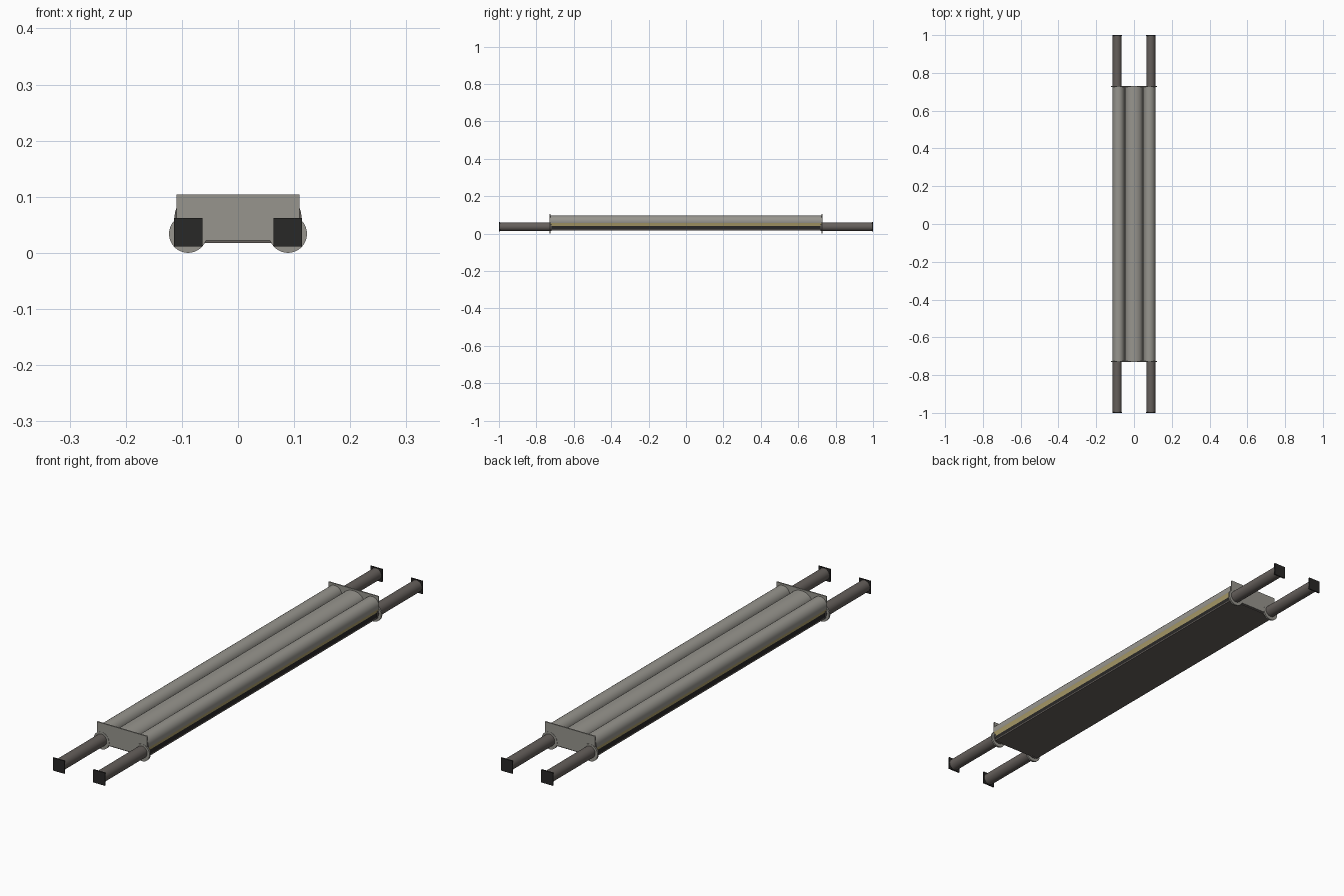
import bpy
import bmesh
from math import cos, sin, pi, radians

cube = bpy.data.objects.get("Cube")
if cube:
    bpy.data.objects.remove(cube, do_unlink=True)


def material(name, rgb):
    m = bpy.data.materials.new(name)
    m.use_nodes = True
    m.diffuse_color = (*rgb, 1)
    m.node_tree.nodes["Principled BSDF"].inputs["Base Color"].default_value = (*rgb, 1)
    return m


GREY = material("warm grey", (0.31, 0.30, 0.27))
BROWN = material("brown grey", (0.13, 0.115, 0.105))
BLACK = material("near black", (0.022, 0.021, 0.02))
TAN = material("tan trim", (0.40, 0.33, 0.14))


def extrude_profile(name, points, y0, y1, mats, side_rule=None, end_index=0):
    """Extrude an (x, z) outline along y; side_rule picks a material per edge."""
    bm = bmesh.new()
    front = [bm.verts.new((x, y0, z)) for x, z in points]
    back = [bm.verts.new((x, y1, z)) for x, z in points]
    n = len(points)
    for ring in (front, back):
        bm.faces.new(ring).material_index = end_index
    for i in range(n):
        j = (i + 1) % n
        face = bm.faces.new((front[i], front[j], back[j], back[i]))
        if side_rule:
            mid_z = (points[i][1] + points[j][1]) / 2
            face.material_index = side_rule(mid_z)
    bmesh.ops.recalc_face_normals(bm, faces=bm.faces)
    mesh = bpy.data.meshes.new(name)
    bm.to_mesh(mesh)
    bm.free()
    obj = bpy.data.objects.new(name, mesh)
    bpy.context.collection.objects.link(obj)
    for m in mats:
        mesh.materials.append(m)
    bpy.ops.object.select_all(action="DESELECT")
    obj.select_set(True)
    bpy.context.view_layer.objects.active = obj
    bpy.ops.object.shade_smooth_by_angle(angle=radians(35))
    return obj


def arc(cx, cz, rx, rz, start, end, steps):
    return [(cx + rx * cos(start + (end - start) * i / steps),
             cz + rz * sin(start + (end - start) * i / steps)) for i in range(steps + 1)]


def circle(cx, cz, r, steps=32):
    return arc(cx, cz, r, r, 0, 2 * pi, steps)[:-1]


BODY_END = 0.725
POLE_X, POLE_Z = 0.089, 0.037

# Padded body: three rounded lobes over tapering trim and a flat base
right_side = [(0.108, 0.018), (0.108, 0.023), (0.106, 0.04), (0.113, 0.056)]
outline = list(right_side)
outline += arc(0.082, 0.066, 0.031, 0.031, 0, pi, 14)
outline += arc(0, 0.066, 0.045, 0.032, 0, pi, 16)
outline += arc(-0.082, 0.066, 0.031, 0.031, 0, pi, 14)
outline += [(-x, z) for x, z in reversed(right_side)]


def body_rule(z):
    if z < 0.022:
        return 1
    if z < 0.04:
        return 2
    return 3 if z < 0.056 else 0


extrude_profile("padded_body", outline, -BODY_END, BODY_END,
                [GREY, BROWN, BLACK, TAN], body_rule, 1)

for end, sign in (("front", -1), ("back", 1)):
    # End plate with a round collar around each pole
    plate = [(-0.11, 0.022), (0.11, 0.022), (0.11, 0.104), (-0.11, 0.104)]
    extrude_profile(end + "_end_plate", plate, sign * BODY_END, sign * 0.73, [GREY])
    for side, sx in (("left", 1), ("right", -1)):
        x = sx * POLE_X
        label = end + "_" + side
        extrude_profile(label + "_collar", circle(x, 0.034, 0.034),
                        sign * 0.724, sign * 0.731, [GREY])
        # Round pole with a square black cap
        extrude_profile(label + "_pole", circle(x, POLE_Z, 0.0235),
                        sign * 0.72, sign * 0.996, [BROWN])
        h = 0.0255
        square = [(x - h, POLE_Z - h), (x + h, POLE_Z - h),
                  (x + h, POLE_Z + h), (x - h, POLE_Z + h)]
        extrude_profile(label + "_cap", square, sign * 0.995, sign * 1.0, [BLACK])
